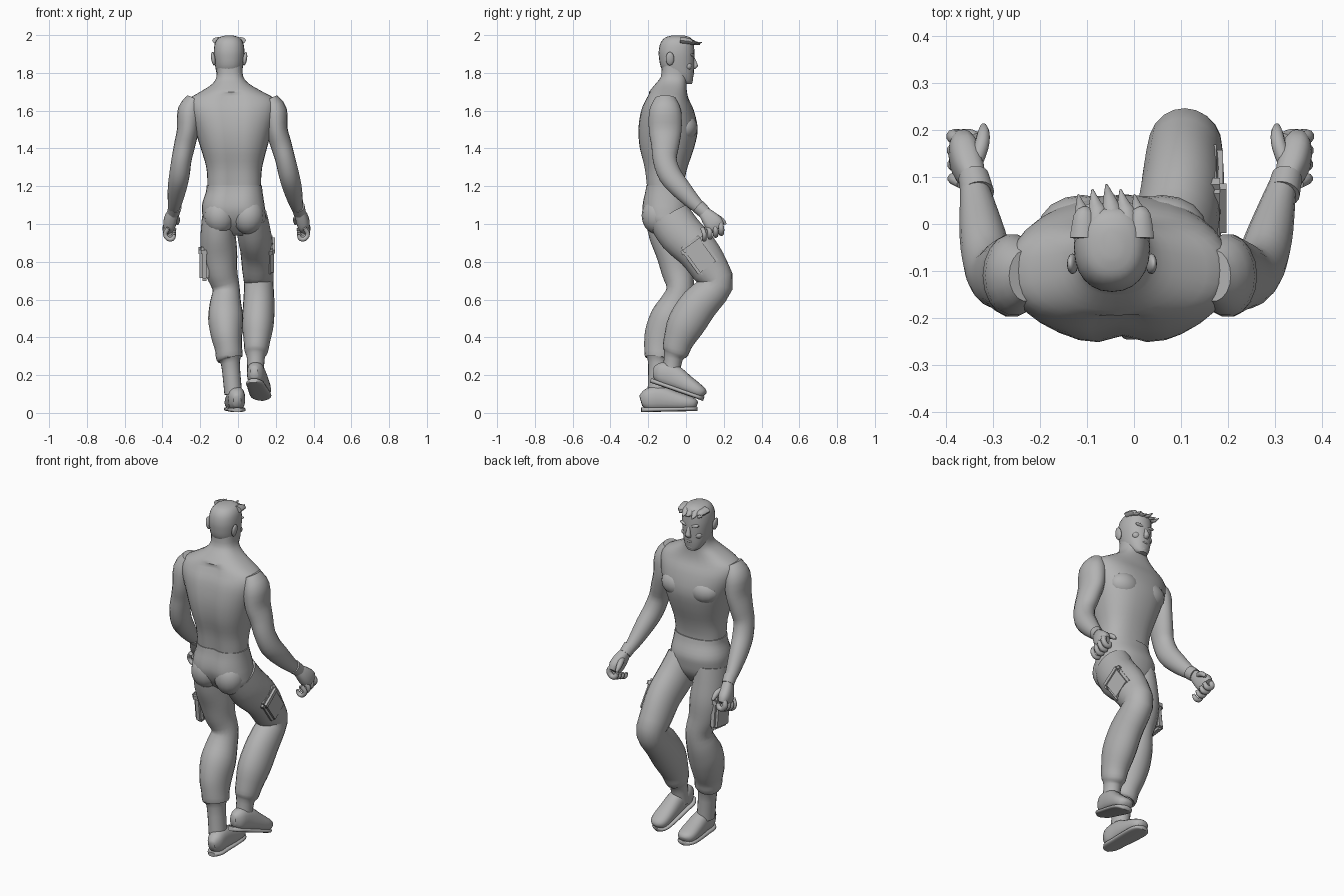
import bpy
import bmesh
import math
from mathutils import Vector, Matrix, Euler

default_cube = bpy.data.objects.get("Cube")
if default_cube:
    bpy.data.objects.remove(default_cube)

# Single clay colour
clay = bpy.data.materials.new("clay_grey")
clay.use_nodes = True
clay.diffuse_color = (.45, .45, .45, 1)
clay.node_tree.nodes["Principled BSDF"].inputs["Base Color"].default_value = clay.diffuse_color


def finish(name, bm):
    """Turn a bmesh into a smooth shaded object."""
    bmesh.ops.recalc_face_normals(bm, faces=bm.faces)
    mesh = bpy.data.meshes.new(name)
    bm.to_mesh(mesh)
    bm.free()
    mesh.materials.append(clay)
    obj = bpy.data.objects.new(name, mesh)
    bpy.context.collection.objects.link(obj)
    bpy.ops.object.select_all(action='DESELECT')
    bpy.context.view_layer.objects.active = obj
    obj.select_set(True)
    bpy.ops.object.shade_smooth_by_angle(angle=math.radians(50))
    return obj


def spline(rows, steps):
    """Catmull-Rom interpolation through rows of numbers."""
    rows = [Vector(r) for r in rows]
    out = []
    for i in range(len(rows) - 1):
        p, q = rows[i], rows[i + 1]
        before = rows[i - 1] if i else p
        after = rows[min(i + 2, len(rows) - 1)]
        for k in range(steps):
            t = k / steps
            m, n = (q - before) / 2, (after - p) / 2
            out.append(p + m * t + (q * 3 - p * 3 - m * 2 - n) * t ** 2
                       + (p * 2 - q * 2 + m + n) * t ** 3)
    return out + [rows[-1]]


def loft(name, rings, sides=18, steps=3, power=2.0, level=False, ref=(1, 0, 0), sculpt=None):
    """Skin oval sections (x, y, z, half width, half depth) along a path."""
    rings = spline(rings, steps)
    centres = [Vector(r[:3]) for r in rings]
    bm = bmesh.new()
    loops = []
    for i, ring in enumerate(rings):
        along = centres[min(i + 1, len(rings) - 1)] - centres[max(i - 1, 0)]
        along = Vector((0, 0, 1)) if level else along.normalized()
        ref_axis = Vector(ref)
        wide = (ref_axis - along * ref_axis.dot(along)).normalized()
        deep = along.cross(wide)
        loop = []
        for k in range(sides):
            angle = math.tau * k / sides
            c, s = math.cos(angle), math.sin(angle)
            c = math.copysign(abs(c) ** (2 / power), c)
            s = math.copysign(abs(s) ** (2 / power), s)
            point = centres[i] + wide * c * ring[3] + deep * s * ring[4]
            if sculpt:
                sculpt(point, centres[i])
            loop.append(bm.verts.new(point))
        loops.append(loop)
    for a, b in zip(loops, loops[1:]):
        for k in range(sides):
            n = (k + 1) % sides
            bm.faces.new((a[k], a[n], b[n], b[k]))
    bm.faces.new(loops[0])
    bm.faces.new(loops[-1])
    return finish(name, bm)


def ball(name, centre, radii, turn=(0, 0, 0)):
    bm = bmesh.new()
    shape = Matrix.LocRotScale(Vector(centre), Euler(turn), Vector(radii))
    bmesh.ops.create_uvsphere(bm, u_segments=16, v_segments=10, radius=1, matrix=shape)
    return finish(name, bm)


def padded_box(name, centre, size, turn):
    bm = bmesh.new()
    shape = Matrix.LocRotScale(Vector(centre), Euler(turn), Vector(size))
    bmesh.ops.create_cube(bm, size=1, matrix=shape)
    bmesh.ops.bevel(bm, geom=bm.edges[:], offset=.014, segments=2, affect='EDGES')
    return finish(name, bm)


def back_groove(point, centre):
    # Spine hollow between the shoulder blades
    if point.y < centre.y and point.z < 1.7:
        point.y += .02 * math.exp(-((point.x - centre.x) / .04) ** 2)


# Torso and neck
loft("torso", [
    (-.02, -.11, 1.15, .14, .1), (-.02, -.113, 1.22, .142, .104), (-.02, -.11, 1.3, .148, .118),
    (-.022, -.105, 1.4, .175, .147), (-.025, -.098, 1.5, .205, .16),
    (-.03, -.1, 1.6, .235, .142), (-.032, -.1, 1.66, .228, .115),
    (-.034, -.095, 1.7, .165, .1), (-.038, -.08, 1.74, .1, .083),
    (-.043, -.063, 1.78, .071, .07), (-.045, -.06, 1.84, .068, .068)],
    sides=32, power=2.4, level=True, sculpt=back_groove)

# Trouser hips
loft("trouser_hips", [
    (-.015, -.09, .94, .09, .06), (-.015, -.098, 1, .16, .11), (-.022, -.105, 1.06, .168, .13),
    (-.025, -.105, 1.11, .164, .132), (-.02, -.11, 1.17, .15, .115),
    (-.02, -.112, 1.205, .147, .108)],
    sides=28, power=2.3, level=True, sculpt=back_groove)

for side, label in ((1, "left"), (-1, "right")):
    ball(label + "_chest_muscle", (-.025 + side * .085, -.01, 1.51), (.095, .072, .075))
    ball(label + "_buttock", (-.022 + side * .075, -.15, 1.045), (.085, .085, .1))

    # Arm: side offset, y, z, half width, half depth, body centre
    arm = [(.2, -.11, 1.665, .04, .055, -.03), (.225, -.11, 1.6, .064, .085, -.03),
           (.235, -.11, 1.5, .058, .088, -.03), (.255, -.11, 1.42, .056, .075, -.027),
           (.275, -.112, 1.34, .053, .064, -.024), (.29, -.085, 1.26, .054, .062, -.02),
           (.305, -.03, 1.19, .05, .055, -.017), (.32, .04, 1.115, .038, .041, -.014),
           (.332, .095, 1.065, .027, .029, -.012)]
    loft(label + "_arm", [(c + side * x, y, z, a, b) for x, y, z, a, b, c in arm])

    def place(x, y, z, a, b):
        return (side * x - .008, y, z, a, b)

    # Wrist wrap, palm, thumb and curled fingers
    loft(label + "_wrist_wrap", [place(.326, .065, 1.092, .036, .038),
                                 place(.334, .1, 1.06, .033, .035)], steps=1)
    loft(label + "_palm", [place(.332, .09, 1.07, .025, .028), place(.345, .12, 1.035, .033, .042),
                           place(.355, .15, 1, .033, .05), place(.358, .17, .975, .024, .04)],
         power=2.6)
    loft(label + "_thumb", [place(.335, .12, 1.045, .016, .016), place(.318, .165, 1.035, .016, .016),
                            place(.313, .195, 1.015, .013, .013), place(.313, .21, .998, .006, .006)],
         sides=10)
    for i in range(4):
        y, z = .187 - .03 * i, 1 - .011 * i
        r = .015 - .001 * i
        loft(f"{label}_finger_{i + 1}", [
            place(.36, y - .01, z + .01, r, r), place(.378, y, z - .02, r, r),
            place(.362, y, z - .046, r, r), place(.338, y, z - .045, r, r),
            place(.328, y - .004, z - .022, r * .7, r * .7)], sides=10, ref=(0, 1, 0))

# Standing right leg
loft("right_leg", [
    (-.105, -.1, 1.04, .085, .115), (-.106, -.085, .95, .092, .112), (-.1, -.06, .85, .096, .1),
    (-.088, -.045, .75, .085, .085), (-.063, -.03, .66, .072, .072),
    (-.066, -.052, .58, .083, .085), (-.065, -.09, .5, .093, .1), (-.06, -.122, .41, .083, .098),
    (-.05, -.138, .34, .072, .084), (-.045, -.142, .29, .07, .075),
    (-.04, -.145, .262, .05, .055), (-.025, -.15, .1, .047, .054)], sides=20)

# Raised left leg
loft("left_leg", [
    (.07, -.09, 1.04, .085, .115), (.085, -.03, .95, .09, .118), (.1, .06, .86, .088, .11),
    (.105, .128, .76, .083, .1), (.11, .165, .68, .078, .085), (.11, .07, .575, .083, .1),
    (.105, 0, .47, .084, .1), (.1, -.04, .38, .07, .08), (.096, -.055, .325, .062, .07),
    (.094, -.067, .288, .047, .05), (.093, -.085, .18, .044, .046)], sides=20)


def shoe(label, heel, pitch, yaw):
    """Shoe and sole running from heel to toe."""
    turn = Euler((pitch, 0, yaw)).to_matrix()
    shape = [(-.01, .06, .02, .03), (.025, .068, .043, .058), (.09, .073, .047, .064),
             (.17, .058, .052, .05), (.24, .046, .052, .037), (.275, .04, .038, .027),
             (.287, .036, .014, .012)]

    def rings(rows):
        return [(*(Vector(heel) + turn @ Vector((0, d, h))), a, b) for d, h, a, b in rows]

    loft(label + "_shoe", rings(shape), power=2.4)
    loft(label + "_sole", rings([(d, .014, a * 1.06, .012) for d, h, a, b in shape]), power=3)


shoe("right", (-.005, -.227, .002), .02, .06)
shoe("left", (.083, -.18, .155), -.33, -.17)

# Cargo pockets with flaps, aligned to each thigh
for label, x, y, z, lean in (("right", -.178, -.06, .79, .12), ("left", .165, .075, .83, .63)):
    turn = (lean, 0, 0)
    up = Euler(turn).to_matrix() @ Vector((0, 0, .07))
    padded_box(label + "_pocket", (x, y, z), (.05, .13, .17), turn)
    padded_box(label + "_pocket_flap", Vector((x, y, z)) + up, (.064, .142, .05), turn)

# Head
mid = -.047
loft("head", [
    (mid, .002, 1.742, .03, .03), (mid, -.012, 1.757, .048, .047), (mid, -.032, 1.79, .064, .072),
    (mid, -.045, 1.83, .073, .088), (mid, -.049, 1.88, .08, .094), (mid, -.05, 1.92, .081, .094),
    (mid, -.047, 1.96, .074, .087), (mid, -.044, 1.987, .054, .066), (mid, -.042, 1.998, .02, .03)],
    sides=24, power=2.2, level=True)
loft("nose", [(mid, .036, 1.885, .009, .008), (mid, .046, 1.855, .012, .012),
              (mid, .049, 1.835, .017, .014), (mid, .04, 1.82, .012, .008)],
     sides=10, level=True)
ball("chin", (mid, .015, 1.762), (.028, .022, .018))
ball("lips", (mid, .032, 1.797), (.024, .012, .008))
for side, label in ((1, "left"), (-1, "right")):
    ball(label + "_ear", (mid + side * .084, -.085, 1.875), (.011, .022, .036), (0, side * .15, 0))
    ball(label + "_brow", (mid + side * .032, .033, 1.893), (.03, .013, .009), (0, -side * .2, 0))
    ball(label + "_cheek", (mid + side * .042, .012, 1.835), (.022, .02, .02))

# Hair fringe swept forward in points
for i in range(5):
    x = mid + .03 * (i - 2)
    reach = .075 - .011 * abs(i - 2)
    loft(f"hair_spike_{i + 1}", [(x, -.03, 1.972, .03, .018), (x, .02, 1.967, .022, .015),
                                 (x - .006, reach - .02, 1.957, .013, .009),
                                 (x - .012, reach + .01, 1.962 - .012 * (i % 2), .002, .002)],
         sides=8)
